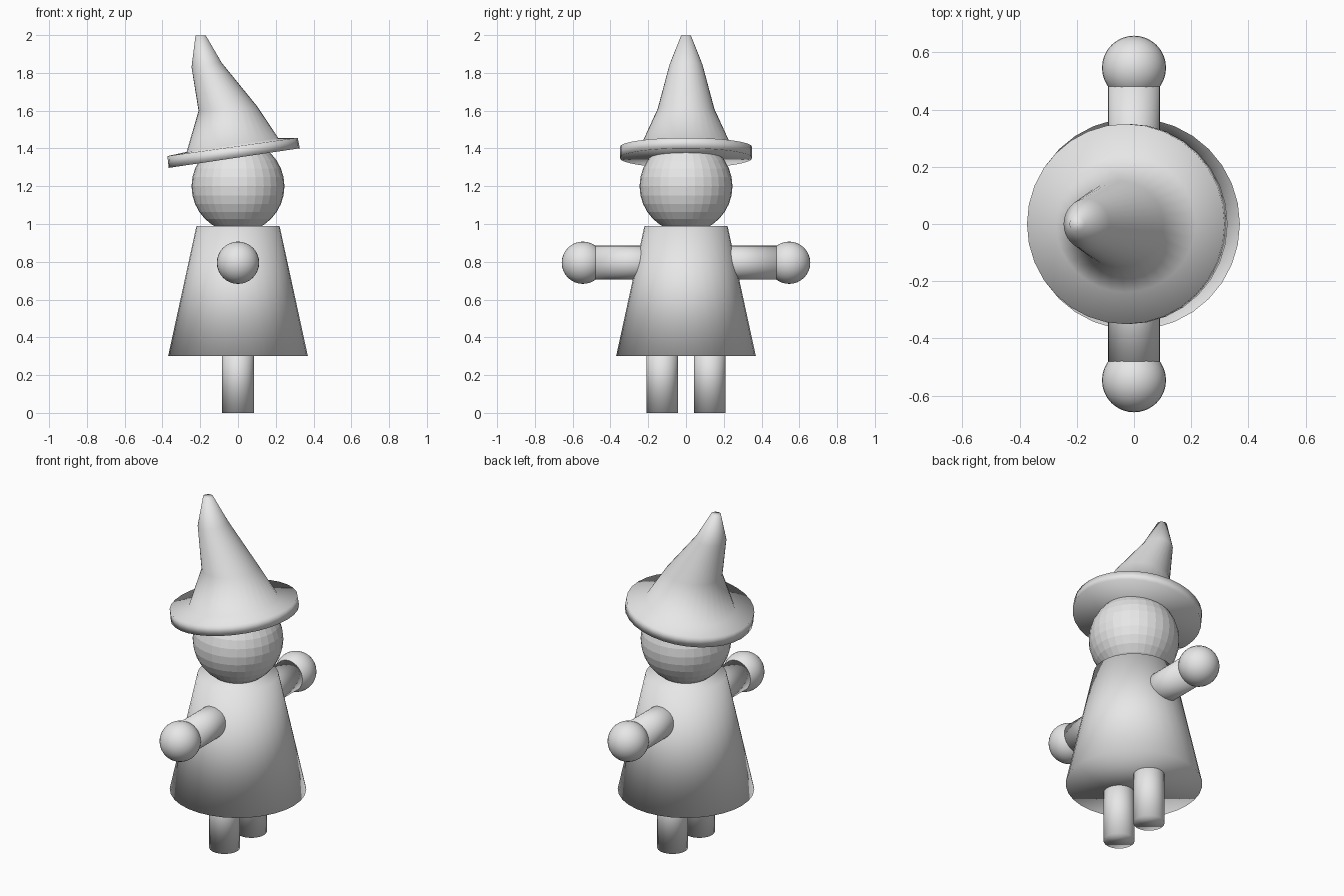
import bpy, bmesh
from math import sin, cos, tan, pi, radians

cube = bpy.data.objects.get("Cube")
if cube:
    bpy.data.objects.remove(cube)

grey = bpy.data.materials.new("light grey")
grey.use_nodes = True
grey.diffuse_color = (0.8, 0.8, 0.8, 1)
grey.node_tree.nodes["Principled BSDF"].inputs["Base Color"].default_value = grey.diffuse_color


def finish(name, smooth=True):
    obj = bpy.context.object
    obj.name = name
    obj.data.materials.append(grey)
    if smooth:
        bpy.ops.object.shade_smooth()
    return obj


def ball(name, radius, location, smooth=True):
    bpy.ops.mesh.primitive_uv_sphere_add(segments=32, ring_count=16, radius=radius, location=location)
    return finish(name, smooth)


def tube(name, r_low, r_high, length, location, rotation=(0, 0, 0)):
    bpy.ops.mesh.primitive_cone_add(vertices=32, radius1=r_low, radius2=r_high, depth=length,
                                    location=location, rotation=rotation)
    return finish(name)


# Body and head
tube("robe", 0.37, 0.22, 0.69, (0, 0, 0.645))
ball("head", 0.246, (0, 0, 1.2), smooth=False)

# Limbs, mirrored front to back
for side, s in (("front", -1), ("back", 1)):
    tube(side + "_leg", 0.084, 0.084, 0.4, (0, s * 0.126, 0.2))
    tube(side + "_arm", 0.09, 0.09, 0.38, (0, s * 0.29, 0.795), (radians(90), 0, 0))
    ball(side + "_hand", 0.112, (0, s * 0.546, 0.795))

# Bent hat lofted from tilted rings: centre x, centre z, x radius, y radius, tilt
rings = [
    (-0.02, 1.349, 0.347, 0.35, 8.5),
    (-0.029, 1.408, 0.345, 0.35, 8),
    (-0.029, 1.418, 0.243, 0.238, 8.5),
    (-0.053, 1.61, 0.156, 0.15, 4),
    (-0.166, 1.842, 0.08, 0.088, 8),
    (-0.198, 1.998, 0.027, 0.026, 2),
]
bm = bmesh.new()
loops = []
for cx, cz, rx, ry, tilt in rings:
    loop = []
    for i in range(32):
        a = 2 * pi * i / 32
        x = rx * cos(a)
        loop.append(bm.verts.new((cx + x, ry * sin(a), cz + x * tan(radians(tilt)))))
    loops.append(loop)
for low, high in zip(loops, loops[1:]):
    for i in range(32):
        j = (i + 1) % 32
        bm.faces.new((low[i], low[j], high[j], high[i]))
bm.faces.new(loops[0][::-1])
bm.faces.new(loops[-1])
for f in bm.faces:
    f.smooth = True
mesh = bpy.data.meshes.new("hat")
bm.to_mesh(mesh)
bm.free()
mesh.materials.append(grey)
bpy.context.collection.objects.link(bpy.data.objects.new("hat", mesh))
